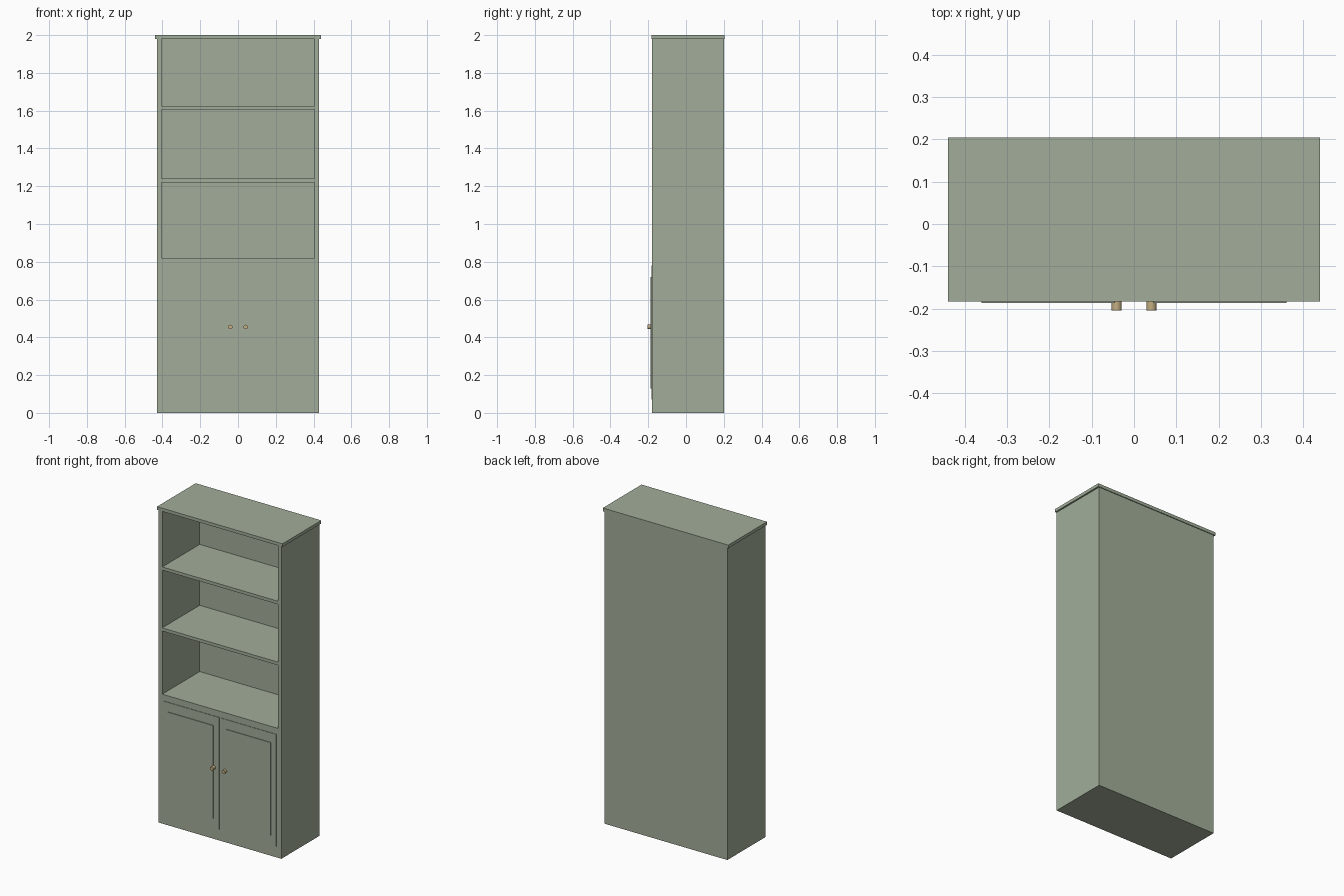
import bpy
import math

cube = bpy.data.objects.get("Cube")
if cube:
    bpy.data.objects.remove(cube, do_unlink=True)


def material(name, color):
    mat = bpy.data.materials.new(name)
    mat.use_nodes = True
    mat.diffuse_color = color
    mat.node_tree.nodes["Principled BSDF"].inputs["Base Color"].default_value = color
    return mat


sage = material("sage_paint", (0.36, 0.42, 0.32, 1))
brass = material("brass", (0.55, 0.42, 0.22, 1))


def box(name, x, y, z, mat=sage):
    """Board spanning the given (low, high) ranges."""
    spans = (x, y, z)
    bpy.ops.mesh.primitive_cube_add(size=1, location=[(a + b) / 2 for a, b in spans])
    obj = bpy.context.object
    obj.name = name
    obj.scale = [b - a for a, b in spans]
    bpy.ops.object.transform_apply(location=False, rotation=False, scale=True)
    obj.data.materials.append(mat)
    return obj


FRONT, BACK = -0.18, 0.2
OUTER, INNER = 0.43, 0.405
CAP_Z = 1.98
inside = (-INNER, INNER)
depth = (FRONT, BACK - 0.005)

# Carcass: back, base cabinet with its counter, shelves and cap
box("back_panel", inside, (BACK - 0.005, BACK), (0, CAP_Z))
box("base_cabinet", inside, depth, (0, 0.82))
for name, top in (("lower_shelf", 1.24), ("upper_shelf", 1.626)):
    box(name, inside, depth, (top - 0.02, top))
box("cap_board", (-0.44, 0.44), (FRONT - 0.003, 0.205), (CAP_Z, 2))

# Mirrored sides, doors, raised panels and knobs
for side, s in (("left", 1), ("right", -1)):
    def span(a, b):
        return tuple(sorted((s * a, s * b)))

    box(side + "_side", span(INNER, OUTER), (FRONT, BACK), (0, CAP_Z))
    box(side + "_door", span(0.004, 0.395), (FRONT - 0.003, FRONT), (0.07, 0.78))
    box(side + "_door_panel", span(0.045, 0.36), (FRONT - 0.007, FRONT), (0.13, 0.72))
    bpy.ops.mesh.primitive_cylinder_add(
        vertices=12, radius=0.012, depth=0.022,
        location=(s * 0.041, -0.194, 0.455), rotation=(math.pi / 2, 0, 0))
    knob = bpy.context.object
    knob.name = side + "_knob"
    knob.data.materials.append(brass)
    bpy.ops.object.shade_smooth_by_angle()
